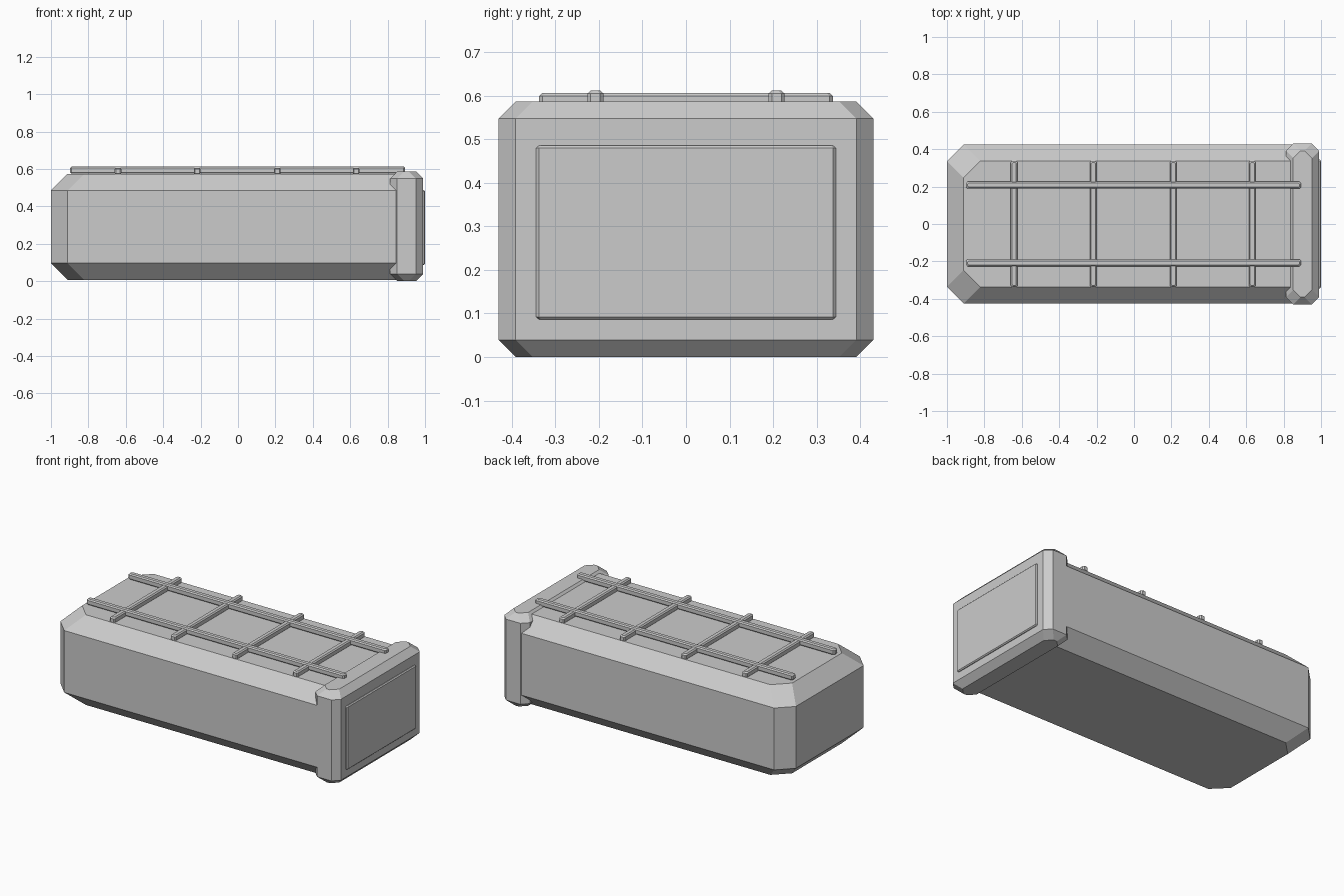
import bpy, bmesh

if "Cube" in bpy.data.objects:
    bpy.data.objects.remove(bpy.data.objects["Cube"])

grey = bpy.data.materials.new("plain grey")
grey.diffuse_color = (0.6, 0.6, 0.6, 1)
grey.use_nodes = True
grey.node_tree.nodes["Principled BSDF"].inputs["Base Color"].default_value = grey.diffuse_color


def ring(bm, x0, x1, y0, y1, z, c):
    """Eight-sided outline: a rectangle with its corners cut by c."""
    pts = [(x0 + c, y0), (x1 - c, y0), (x1, y0 + c), (x1, y1 - c),
           (x1 - c, y1), (x0 + c, y1), (x0, y1 - c), (x0, y0 + c)]
    return [bm.verts.new((x, y, z)) for x, y in pts]


def chamfered_box(name, x, y, z, c, cut_x=None):
    """Box with every edge chamfered by c; optionally sawn off flat at cut_x."""
    bm = bmesh.new()
    (x0, x1), (y0, y1), (z0, z1) = x, y, z
    rings = []
    for height, inset in ((z0, c), (z0 + c, 0), (z1 - c, 0), (z1, c)):
        rings.append(ring(bm, x0 + inset, x1 - inset, y0 + inset, y1 - inset, height, c))
    for lower, upper in zip(rings, rings[1:]):
        for i in range(8):
            j = (i + 1) % 8
            bm.faces.new((lower[i], lower[j], upper[j], upper[i]))
    bm.faces.new(rings[0][::-1])
    bm.faces.new(rings[-1])
    if cut_x is not None:
        geom = bm.verts[:] + bm.edges[:] + bm.faces[:]
        bmesh.ops.bisect_plane(bm, geom=geom, plane_co=(cut_x, 0, 0),
                               plane_no=(1, 0, 0), clear_outer=True)
        bmesh.ops.holes_fill(bm, edges=[e for e in bm.edges if e.is_boundary], sides=0)
    bmesh.ops.recalc_face_normals(bm, faces=bm.faces[:])
    mesh = bpy.data.meshes.new(name)
    bm.to_mesh(mesh)
    bm.free()
    mesh.materials.append(grey)
    obj = bpy.data.objects.new(name, mesh)
    bpy.context.collection.objects.link(obj)
    return obj


# Long main body, its right end hidden inside the end collar
chamfered_box("body", (-1, 1.2), (-0.425, 0.425), (0.007, 0.574), 0.089, cut_x=0.9)

# Thick collar and raised panel at the right end
chamfered_box("end_collar", (0.812, 0.99), (-0.43, 0.43), (0, 0.587), 0.039)
chamfered_box("end_panel", (0.95, 1.0), (-0.344, 0.344), (0.086, 0.486), 0.006)

# Roof rack: two long rails over four cross bars
for side, y in (("front", -0.208), ("back", 0.208)):
    chamfered_box(f"{side}_rail", (-0.898, 0.893), (y - 0.018, y + 0.018), (0.575, 0.612), 0.007)
for i, x in enumerate((-0.641, -0.218, 0.21, 0.632)):
    chamfered_box(f"cross_bar_{i + 1}", (x - 0.018, x + 0.018), (-0.337, 0.337), (0.569, 0.606), 0.007)
